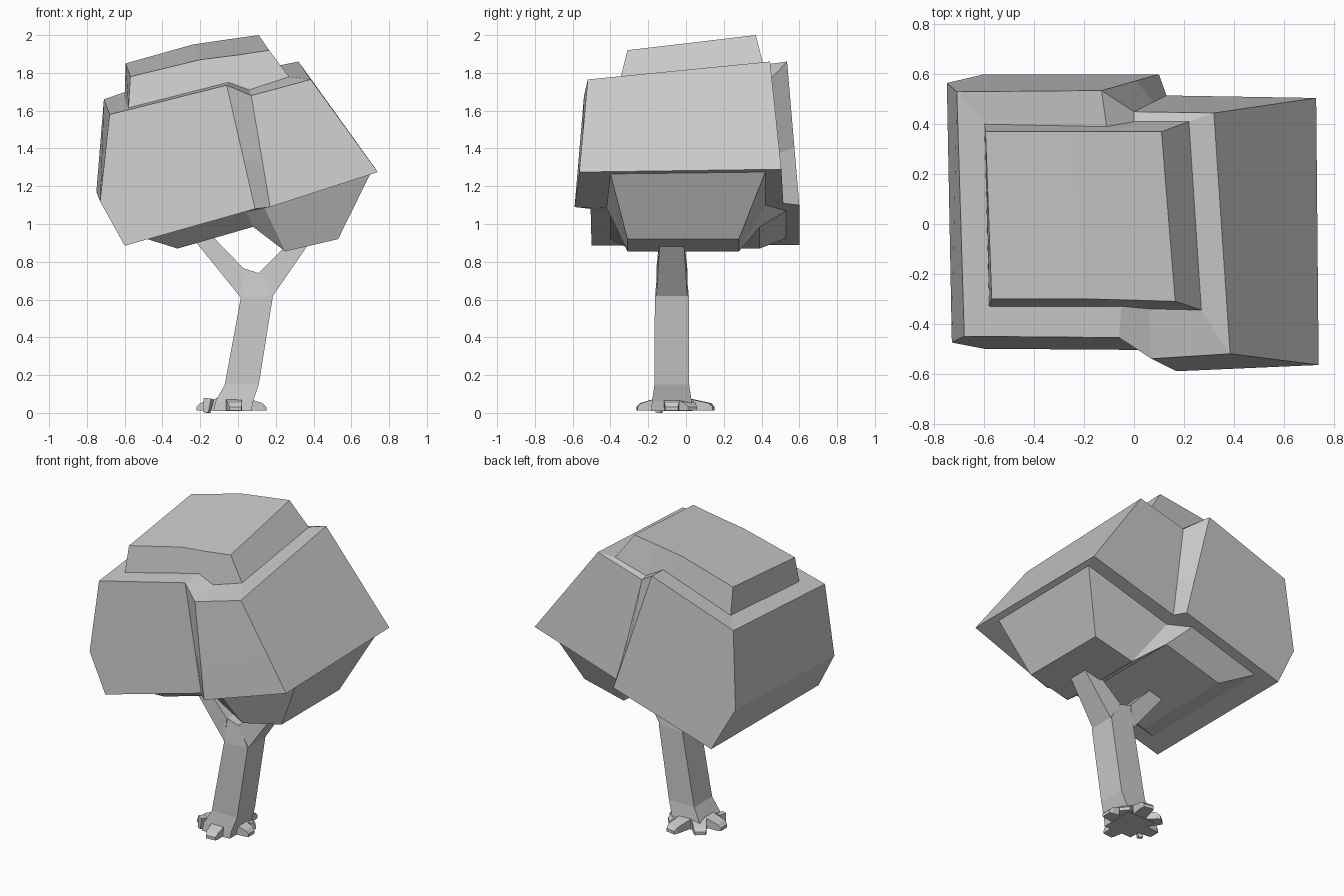
import bpy, bmesh, math
from mathutils import Vector, Matrix

cube = bpy.data.objects.get("Cube")
if cube:
    bpy.data.objects.remove(cube)

grey = bpy.data.materials.new("plain grey")
grey.use_nodes = True
COLOUR = (0.6, 0.6, 0.6, 1)
grey.diffuse_color = COLOUR
grey.node_tree.nodes["Principled BSDF"].inputs["Base Color"].default_value = COLOUR


def finish(name, bm):
    bmesh.ops.recalc_face_normals(bm, faces=bm.faces)
    mesh = bpy.data.meshes.new(name)
    bm.to_mesh(mesh)
    bm.free()
    mesh.materials.append(grey)
    obj = bpy.data.objects.new(name, mesh)
    bpy.context.collection.objects.link(obj)
    return obj


def loft(bm, rings):
    """Join rings of equal length with quads; return the vertex rings."""
    loops = [[bm.verts.new(p) for p in ring] for ring in rings]
    for a, b in zip(loops, loops[1:]):
        for i in range(len(a)):
            j = (i + 1) % len(a)
            bm.faces.new((a[i], a[j], b[j], b[i]))
    return loops


# Crown: each ring runs along the front from -x to +x, then back again
cap_top = [(-.57, -.3, 1.78), (-.2, -.3, 1.87), (0, -.305, 1.895), (.165, -.31, 1.92),
           (.11, .37, 2), (-.05, .37, 1.978), (-.24, .37, 1.95), (-.595, .37, 1.85)]
cap_base = [(-.58, -.33, 1.615), (-.05, -.33, 1.75), (.06, -.34, 1.71), (.27, -.345, 1.78),
            (.22, .41, 1.84), (0, .41, 1.78), (-.11, .39, 1.84), (-.6, .4, 1.68)]
shoulder = [(-.68, -.45, 1.58), (-.06, -.455, 1.735), (.07, -.54, 1.68), (.385, -.52, 1.765),
            (.32, .445, 1.86), (0, .45, 1.77), (-.13, .535, 1.86), (-.71, .53, 1.66)]
rim = [(-.6, -.5, .885), (.09, -.505, 1.08), (.17, -.59, 1.09), (.74, -.565, 1.275),
       (.73, .505, 1.29), (.13, .515, 1.11), (.1, .6, 1.1), (-.6, .6, .89)]
inset = [(-.48, -.4, .92), (.04, -.4, 1.065), (.14, -.42, 1.085), (.7, -.4, 1.265),
         (.7, .42, 1.275), (.1, .42, 1.1), (0, .53, 1.07), (-.48, .53, .925)]
underside = [(-.32, -.3, .87), (.08, -.3, .985), (.25, -.31, .855), (.53, -.31, .92),
             (.53, .28, .92), (.25, .28, .855), (.08, .39, .985), (-.32, .39, .87)]
# The outer -x wall bulges at mid height
belly = [Vector(s).lerp(Vector(r), .6) for s, r in zip(shoulder, rim)]
belly[0], belly[7] = (-.73, -.475, 1.12), (-.75, .565, 1.17)

bm = bmesh.new()
loops = loft(bm, [cap_top, cap_base, shoulder, belly, rim, inset, underside])
for end in (loops[0], loops[-1]):
    for i in range(3):
        bm.faces.new((end[i], end[i + 1], end[6 - i], end[7 - i]))
finish("leaf_crown", bm)

# Trunk: square sections, given as left x, right x, z and half depth
MID_Y = -.075


def section(left, right, z_left, z_right, half):
    return [(left, MID_Y - half, z_left), (right, MID_Y - half, z_right),
            (right, MID_Y + half, z_right), (left, MID_Y + half, z_left)]


def limb(name, sections):
    bm = bmesh.new()
    loops = loft(bm, [section(*s) for s in sections])
    bm.faces.new(loops[0])
    bm.faces.new(loops[-1])
    return finish(name, bm)


limb("trunk", [(-.13, .07, .01, .01, .11), (-.12, .08, .06, .06, .105),
               (-.07, .11, .15, .15, .092), (.015, .185, .61, .62, .09),
               (.03, .11, .765, .74, .075)])
limb("branch_right", [(.015, .03, .61, .765, .082), (-.26, -.15, .95, .95, .063)])
limb("branch_left", [(.11, .185, .74, .62, .082), (.28, .385, .91, .91, .063)])


# Roots: tapered blocks pointing outward from the trunk base
def root(name, angle, start, length, width, height):
    bm = bmesh.new()
    end = start + length
    rings = []
    for x, w, top in ((start, width, height), (end - .02, width * .85, height * .65),
                      (end, width * .7, height * .4)):
        rings.append([(x, -w / 2, .012), (x, w / 2, .012), (x, w / 2, top), (x, -w / 2, top)])
    loops = loft(bm, rings)
    bm.faces.new(loops[0])
    bm.faces.new(loops[-1])
    turn = Matrix.Translation((-.03, MID_Y, 0)) @ Matrix.Rotation(math.radians(angle), 4, 'Z')
    bmesh.ops.transform(bm, matrix=turn, verts=bm.verts)
    finish(name, bm)


for name, angle, start, length in (("root_left", 0, .07, .11), ("root_front", -85, .07, .115),
                                   ("root_right", 180, .07, .12), ("root_back", 80, .07, .155),
                                   ("root_back_left", 40, .07, .1),
                                   ("root_back_right", 130, .07, .12)):
    root(name, angle, start, length, .09, .08)

# Small upright twig beside the roots
bpy.ops.mesh.primitive_cone_add(vertices=4, radius1=.02, radius2=.03, depth=.075,
                                location=(-.16, -.14, .0385), rotation=(0, .15, .4))
twig = bpy.context.object
twig.name = "root_twig"
twig.data.materials.append(grey)
